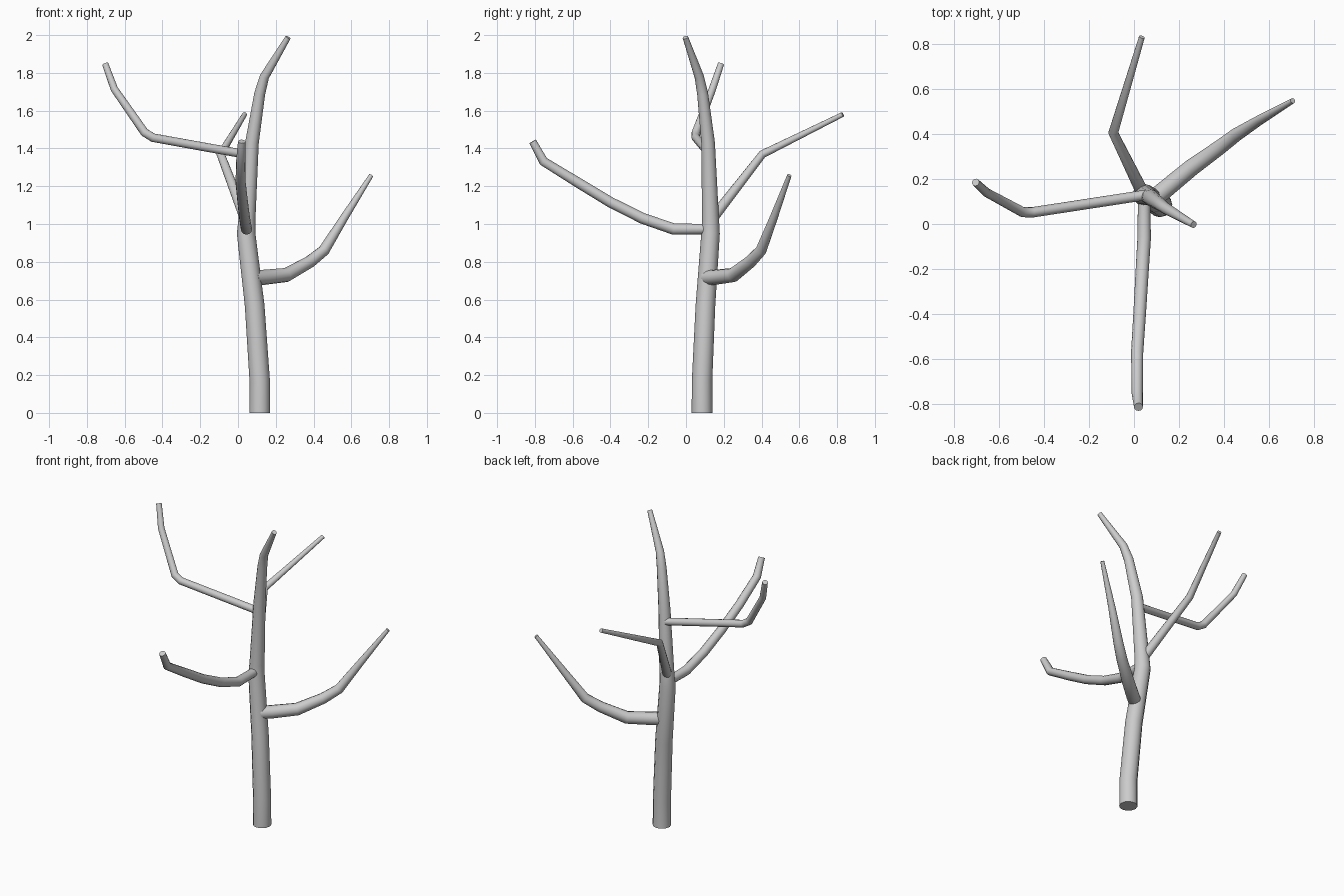
import bpy
from math import radians


def limb(name, points):
    """Tapered round tube through (x, y, z, radius) points."""
    cu = bpy.data.curves.new(name, 'CURVE')
    cu.dimensions = '3D'
    cu.bevel_depth = 1.0
    cu.bevel_resolution = 4
    cu.use_fill_caps = True
    sp = cu.splines.new('POLY')
    sp.points.add(len(points) - 1)
    for p, (x, y, z, r) in zip(sp.points, points):
        p.co = (x, y, z, 1)
        p.radius = r
    ob = bpy.data.objects.new(name, cu)
    bpy.context.collection.objects.link(ob)
    bpy.ops.object.select_all(action='DESELECT')
    ob.select_set(True)
    bpy.context.view_layer.objects.active = ob
    bpy.ops.object.convert(target='MESH')
    bpy.ops.object.shade_smooth_by_angle(angle=radians(40))


# Trunk, bending up to its tip
limb("trunk", [
    (0.115, 0.085, 0.0, 0.055), (0.115, 0.085, 0.17, 0.054),
    (0.088, 0.103, 0.57, 0.052), (0.043, 0.13, 0.95, 0.049),
    (0.047, 0.13, 1.02, 0.045), (0.074, 0.117, 1.43, 0.036),
    (0.115, 0.088, 1.69, 0.029), (0.14, 0.07, 1.78, 0.025),
    (0.265, -0.003, 1.988, 0.015)])

# Low branch to the right and back
limb("right_branch", [
    (0.085, 0.11, 0.715, 0.040), (0.14, 0.155, 0.718, 0.040),
    (0.255, 0.25, 0.73, 0.038), (0.38, 0.34, 0.80, 0.033),
    (0.455, 0.397, 0.86, 0.030), (0.56, 0.463, 1.03, 0.022),
    (0.705, 0.547, 1.257, 0.012)])

# Branch to the front
limb("front_branch", [
    (0.045, 0.13, 0.973, 0.027), (0.045, -0.065, 0.973, 0.030),
    (0.035, -0.23, 1.03, 0.029), (0.025, -0.40, 1.115, 0.028),
    (0.014, -0.57, 1.218, 0.027), (0.015, -0.755, 1.332, 0.025),
    (0.02, -0.812, 1.437, 0.020)])

# High branch to the left
limb("left_branch", [
    (0.06, 0.13, 1.365, 0.023), (-0.45, 0.052, 1.457, 0.023),
    (-0.495, 0.053, 1.485, 0.023), (-0.655, 0.14, 1.715, 0.020),
    (-0.703, 0.185, 1.847, 0.017)])

# Branch to the back
limb("back_branch", [
    (0.045, 0.125, 1.01, 0.029), (-0.092, 0.405, 1.37, 0.022),
    (0.035, 0.83, 1.58, 0.013)])
